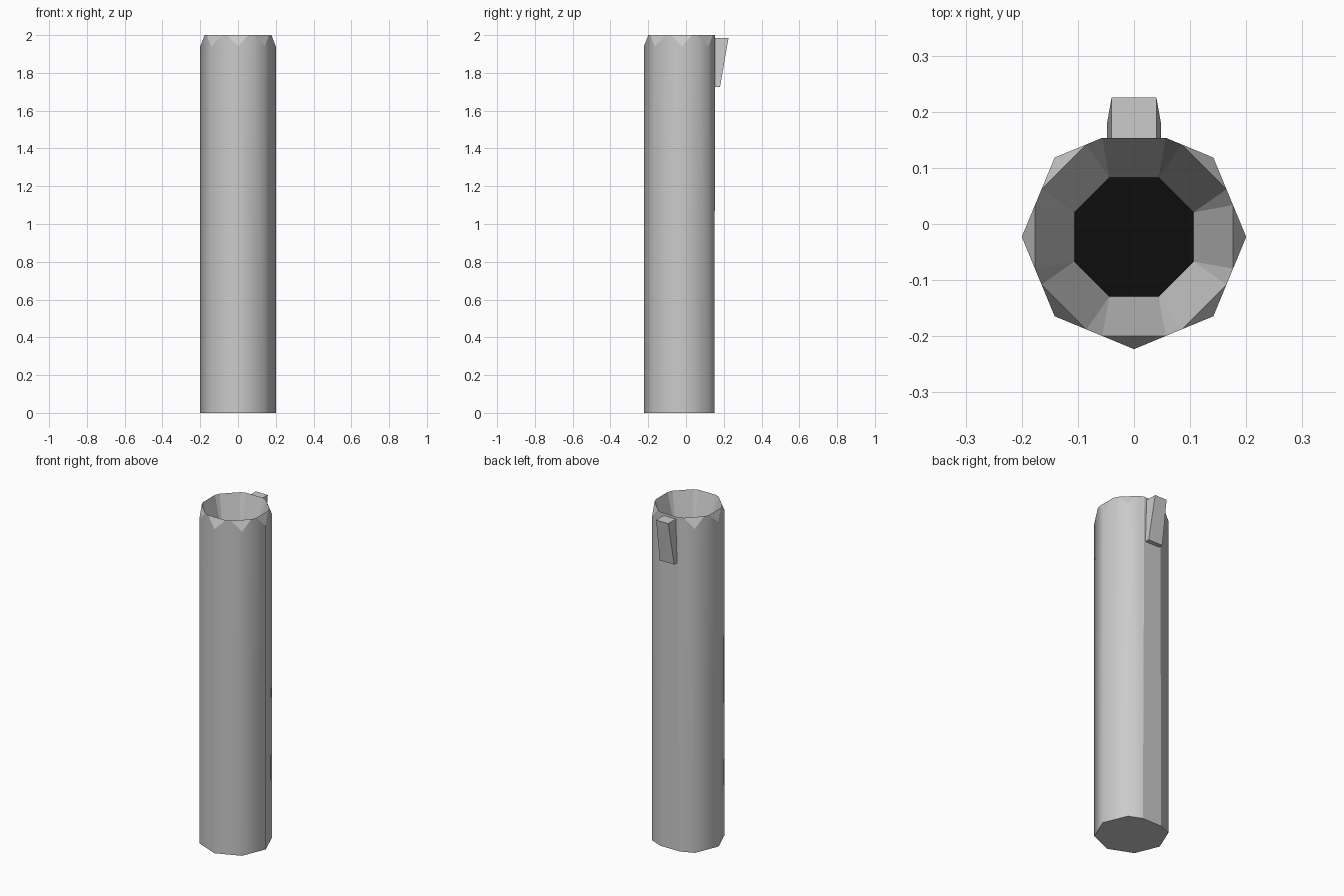
import bpy, math
from mathutils import Vector

if "Cube" in bpy.data.objects:
    bpy.data.objects.remove(bpy.data.objects["Cube"])

R, CY, H = 0.2, -0.023, 2.0
NOTCH_Z, FLOOR_Z, FLOOR_R = 1.94, 1.72, 0.115
N, BACK = 8, 2                     # octagon, corner 2 faces +y


def make_object(name, verts, faces, smooth=(), mats=(), mat_index=None):
    me = bpy.data.meshes.new(name)
    me.from_pydata(verts, [], faces)
    for m in mats:
        me.materials.append(m)
    for i, p in enumerate(me.polygons):
        p.use_smooth = i in smooth
    me.update()
    ob = bpy.data.objects.new(name, me)
    bpy.context.collection.objects.link(ob)
    return ob


def ring(i, r, z):
    a = 2 * math.pi * i / N
    return Vector((r * math.cos(a), CY + r * math.sin(a), z))


verts, faces, smooth = [], [], set()


def add(v):
    verts.append(tuple(v))
    return len(verts) - 1


# Tube corners: bottom points, notch points and a pair of rim points each
corners = []
for k in range(N):
    def toward(step, t, z):
        return ring(k, R, z).lerp(ring(k + step, R, z), t)
    rim = [add(toward(-1, 0.4, H)), add(toward(1, 0.4, H))]
    if k == BACK:                  # corner planed to a flat strip
        bottom = [add(toward(-1, 0.45, 0)), add(toward(1, 0.45, 0))]
        notch = []
    else:
        bottom = [add(ring(k, R, 0))]
        notch = [add(ring(k, R, NOTCH_Z))]
    corners.append((bottom, notch, rim))
floor = [add(ring(k + 0.5, FLOOR_R, FLOOR_Z)) for k in range(N)]

for k in range(N):
    b, n, rim = corners[k]
    b2, n2, rim2 = corners[(k + 1) % N]
    # outer side wall
    smooth.add(len(faces))
    faces.append([b[-1], b2[0]] + n2 + [rim2[0], rim[1]] + n)
    # chamfer triangle, or the flat strip at the back
    if k == BACK:
        faces.append([b[0], b[1], rim[1], rim[0]])
    else:
        faces.append([n[0], rim[1], rim[0]])
    # inner funnel
    faces.append([rim[0], rim[1], floor[k], floor[k - 1]])
    faces.append([rim[1], rim2[0], floor[k]])
faces.append([i for c in reversed(corners) for i in reversed(c[0])])
make_object("tube", verts, faces, smooth)

# Dark bottom of the bore
black = bpy.data.materials.new("black")
black.diffuse_color = (0.004, 0.004, 0.004, 1)
black.use_nodes = True
black.node_tree.nodes["Principled BSDF"].inputs["Base Color"].default_value = black.diffuse_color
make_object("bore_floor", [verts[i] for i in floor], [list(range(N))], mats=[black])

# Tapered lug on the back of the rim
lug = []
for z, w, y1 in ((1.725, 0.048, 0.18), (1.985, 0.04, 0.225)):
    lug += [(-w, 0.152, z), (w, 0.152, z), (w, y1, z), (-w, y1, z)]
make_object("back_lug", lug, [(3, 2, 1, 0), (4, 5, 6, 7), (0, 1, 5, 4),
                              (1, 2, 6, 5), (2, 3, 7, 6), (3, 0, 4, 7)])
